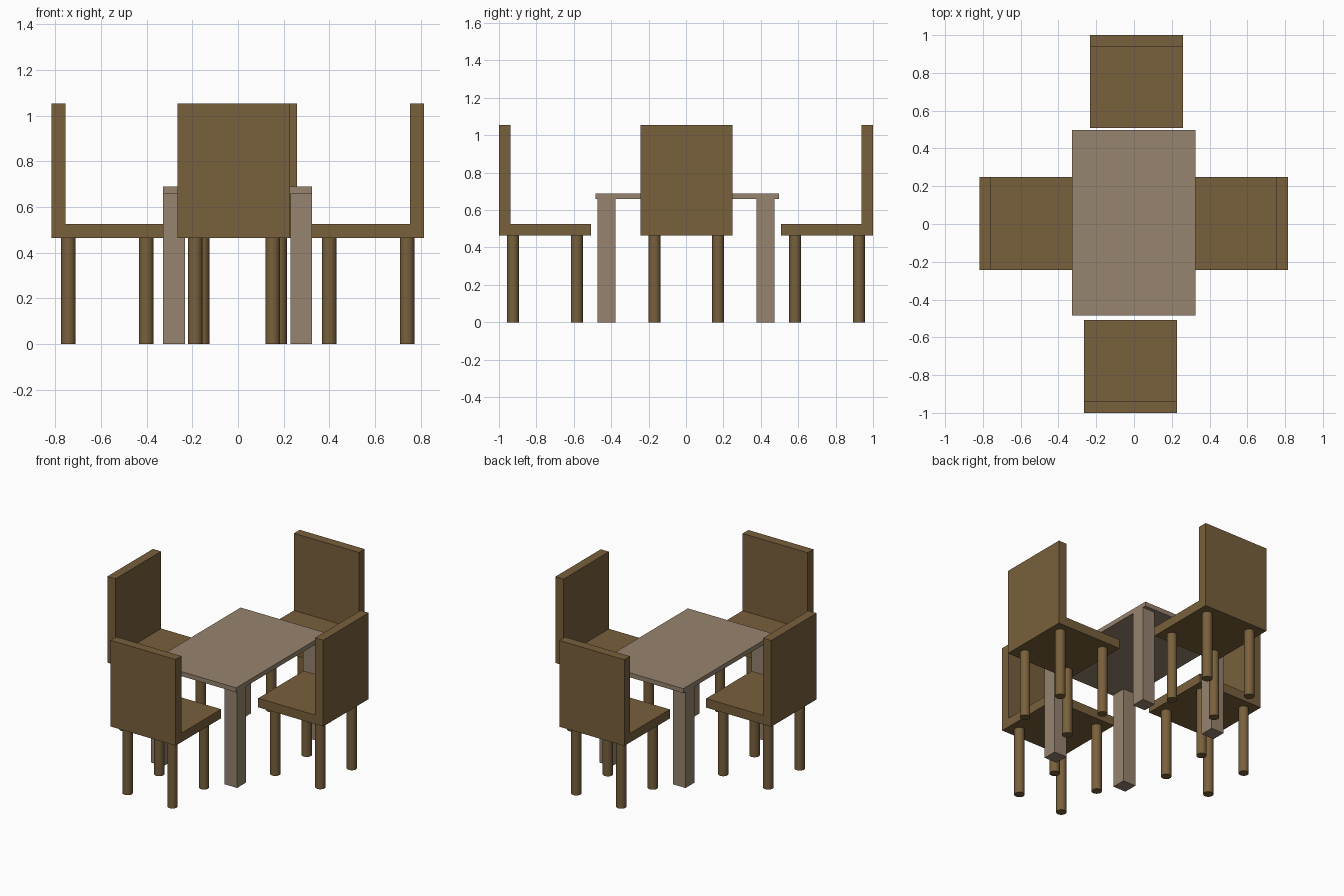
import bpy, bmesh
from math import radians, pi
from mathutils import Matrix

if "Cube" in bpy.data.objects:
    bpy.data.objects.remove(bpy.data.objects["Cube"])


def material(name, rgb):
    m = bpy.data.materials.new(name)
    m.diffuse_color = (*rgb, 1)
    m.use_nodes = True
    m.node_tree.nodes["Principled BSDF"].inputs["Base Color"].default_value = m.diffuse_color
    return m


WOOD = material("brown_wood", (0.19, 0.117, 0.045))
PALE = material("pale_wood", (0.305, 0.227, 0.156))


def finish(bm, name, mat, matrix=Matrix()):
    bmesh.ops.recalc_face_normals(bm, faces=bm.faces[:])
    me = bpy.data.meshes.new(name)
    bm.to_mesh(me)
    bm.free()
    me.materials.append(mat)
    ob = bpy.data.objects.new(name, me)
    ob.matrix_world = matrix
    bpy.context.collection.objects.link(ob)
    return ob


def box(name, mat, x0, x1, y0, y1, z0, z1):
    bm = bmesh.new()
    m = (Matrix.Translation(((x0 + x1) / 2, (y0 + y1) / 2, (z0 + z1) / 2))
         @ Matrix.Diagonal((x1 - x0, y1 - y0, z1 - z0, 1)))
    bmesh.ops.create_cube(bm, size=1, matrix=m)
    return finish(bm, name, mat)


def chair(name, x, y, angle):
    place = Matrix.Translation((x, y, 0)) @ Matrix.Rotation(radians(angle), 4, 'Z')
    h, t, z0, z1, z2 = 0.246, 0.062, 0.464, 0.526, 1.054

    # seat and backrest: one L profile extruded sideways
    bm = bmesh.new()
    profile = [(-h, z0), (h, z0), (h, z1), (-h + t, z1), (-h + t, z2), (-h, z2)]
    face = bm.faces.new([bm.verts.new((-h, py, pz)) for py, pz in profile])
    ext = bmesh.ops.extrude_face_region(bm, geom=[face])["geom"]
    bmesh.ops.translate(bm, vec=(2 * h, 0, 0),
                        verts=[v for v in ext if isinstance(v, bmesh.types.BMVert)])
    finish(bm, name + "_seat_and_back", WOOD, place)

    # four round legs
    for ly, row in ((-0.171, "rear"), (0.17, "fore")):
        for lx, side in ((-0.17, "left"), (0.17, "right")):
            bm = bmesh.new()
            bmesh.ops.create_cone(bm, cap_ends=True, segments=32, radius1=0.032,
                                  radius2=0.032, depth=z0,
                                  matrix=Matrix.Translation((lx, ly, z0 / 2)))
            for f in bm.faces:
                f.smooth = len(f.verts) == 4
            for e in bm.edges:
                e.smooth = all(len(f.verts) == 4 for f in e.link_faces)
            finish(bm, f"{name}_{row}_{side}_leg", WOOD, place)


# table top and square legs
box("table_top", PALE, -0.328, 0.325, -0.484, 0.497, 0.658, 0.689)
for x0, side in ((-0.328, "left"), (0.229, "right")):
    for y0, row in ((-0.474, "front"), (0.377, "back")):
        box(f"table_{row}_{side}_leg", PALE, x0, x0 + 0.096, y0, y0 + 0.096, 0, 0.658)

# chairs facing the table on all four sides
chair("front_chair", -0.018, -0.754, 0)
chair("back_chair", 0.013, 0.754, 180)
chair("left_chair", -0.572, 0.002, -90)
chair("right_chair", 0.570, 0.002, 90)
